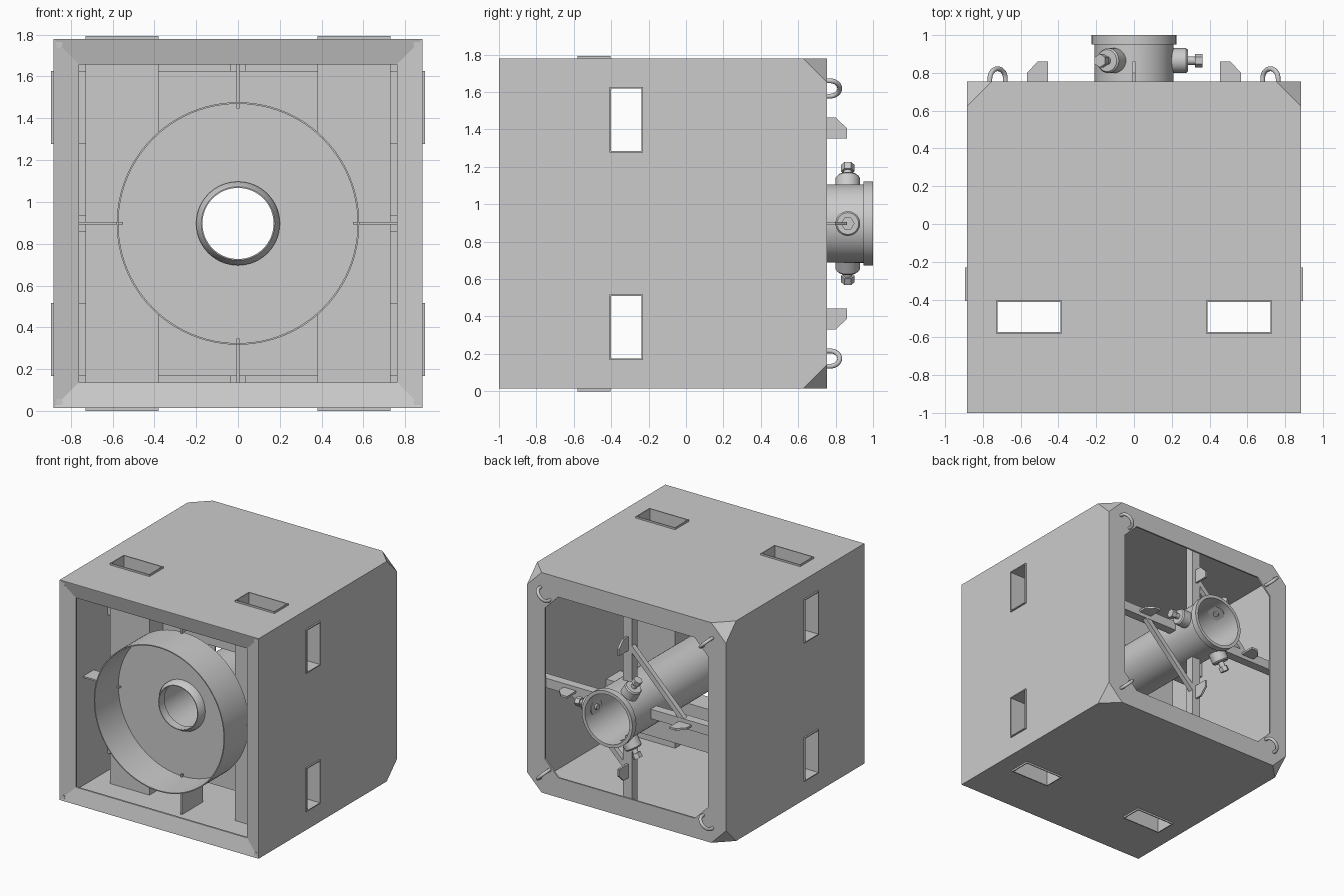
import bpy, bmesh, math
from mathutils import Vector, Matrix

if "Cube" in bpy.data.objects:
    bpy.data.objects.remove(bpy.data.objects["Cube"])

C = 0.897            # height of the centre axis
H = 0.883            # half width of the housing
MID = Matrix.Translation((0, 0, C))
R2 = math.sqrt(2)


def finish(name, bm, matrix=MID, smooth=False):
    bmesh.ops.remove_doubles(bm, verts=bm.verts, dist=1e-5)
    bmesh.ops.recalc_face_normals(bm, faces=bm.faces)
    bm.transform(matrix)
    me = bpy.data.meshes.new(name)
    bm.to_mesh(me)
    bm.free()
    ob = bpy.data.objects.new(name, me)
    bpy.context.collection.objects.link(ob)
    bpy.context.view_layer.objects.active = ob
    if smooth:
        bpy.ops.object.select_all(action='DESELECT')
        ob.select_set(True)
        bpy.ops.object.shade_smooth_by_angle(angle=math.radians(35))
    return ob


def revolve_bm(profile, n, phase=0.0, closed=False):
    """Spin (radius, y) points round the y axis; n=4 gives square sections."""
    bm = bmesh.new()
    rows = [[bm.verts.new((r * math.cos(phase + k * math.tau / n), y,
                           r * math.sin(phase + k * math.tau / n)))
             for k in range(n)] for r, y in profile]
    pairs = list(zip(rows, rows[1:]))
    if closed:
        pairs.append((rows[-1], rows[0]))
    for a, b in pairs:
        for k in range(n):
            j = (k + 1) % n
            bm.faces.new((a[k], a[j], b[j], b[k]))
    if not closed:
        bm.faces.new(rows[0])
        bm.faces.new(rows[-1])
    return bm


def revolve(name, profile, n=64, closed=False, matrix=MID):
    return finish(name, revolve_bm(profile, n, 0, closed), matrix, True)


def square_bm(sections):
    return revolve_bm([(h * R2, y) for h, y in sections], 4, math.pi / 4)


def prism(name, pts, a, b, matrix=MID):
    """Extrude an outline of 3D points from offset a to offset b."""
    bm = bmesh.new()
    lo = [bm.verts.new(Vector(p) + Vector(a)) for p in pts]
    hi = [bm.verts.new(Vector(p) + Vector(b)) for p in pts]
    n = len(pts)
    bm.faces.new(lo)
    bm.faces.new(hi)
    for k in range(n):
        bm.faces.new((lo[k], lo[(k + 1) % n], hi[(k + 1) % n], hi[k]))
    return finish(name, bm, matrix)


def box(name, x, y, z, matrix=MID):
    pts = [(x[0], y[0], 0), (x[1], y[0], 0), (x[1], y[1], 0), (x[0], y[1], 0)]
    return prism(name, pts, (0, 0, z[0]), (0, 0, z[1]), matrix)


def clip_corners(bm, inset):
    # slice off the four rear corners
    for sx in (-1, 1):
        for sz in (-1, 1):
            n = Vector((sx, 1, sz)).normalized()
            p = Vector((sx * (H - 0.13), 0.755, sz * H)) - n * inset
            bmesh.ops.bisect_plane(bm, geom=bm.verts[:] + bm.edges[:] + bm.faces[:],
                                   plane_co=p, plane_no=n, clear_outer=True)
            bmesh.ops.holes_fill(bm, edges=[e for e in bm.edges if e.is_boundary])
    return bm


def cut(ob, cutter):
    cutter.hide_render = True
    m = ob.modifiers.new("cut", 'BOOLEAN')
    m.operation, m.solver, m.object = 'DIFFERENCE', 'EXACT', cutter
    bpy.context.view_layer.objects.active = ob
    bpy.ops.object.modifier_apply(modifier=m.name)
    bpy.data.objects.remove(cutter)


# Housing: hollow box, sloped front rim, octagonal rear opening
housing = finish("housing", clip_corners(square_bm([(H, -1), (H, 0.755)]), 0))
cut(housing, finish("cavity", clip_corners(square_bm([(H - .012, -.955), (H - .012, .742)]), .012)))
cut(housing, finish("front_opening", square_bm([(.879, -1.02), (.879, -1), (.76, -.97), (.76, -.5)])))
o, k = 0.725, 0.605
octagon = [(o, 0, k), (k, 0, o), (-k, 0, o), (-o, 0, k), (-o, 0, -k), (-k, 0, -o), (k, 0, -o), (o, 0, -k)]
cut(housing, prism("rear_opening", octagon, (0, .6, 0), (0, .9, 0)))

# Fork pockets: two upright tubes, two sideways tubes, open right through
TURN = MID @ Matrix.Rotation(math.pi / 2, 4, 'Y')
for tag, m, ya, yb, reach in (("upright", MID, -.58, -.405, .897), ("sideways", TURN, -.408, -.23, .895)):
    for s in (-1, 1):
        x = sorted((s * .38, s * .73))
        inner = (x[0] + .008, x[1] - .008)
        cut(housing, box("pocket_hole", (x[0] + .004, x[1] - .004), (ya + .004, yb - .004), (-1, 1), m))
        tube = box(tag + "_fork_pocket", x, (ya, yb), (-reach, reach), m)
        cut(tube, box("pocket_bore", inner, (ya + .008, yb - .008), (-1, 1), m))

# Front drum with its back plate, and the hub nozzle
revolve("front_drum", [(.58, -1), (.58, -.69), (.2, -.69), (.2, -.70), (.572, -.70), (.572, -1)], 96, True)
revolve("hub_nozzle", [(.2, -.69), (.2, -.72), (.176, -.76), (.17, -.76), (.17, -.69)], 64, True)

# Central tube with rear collar
revolve("central_tube", [(.205, -.69), (.21, .95), (.224, .95), (.224, 1), (.198, 1), (.192, -.69)], 64, True)

# Cardinal parts: drum fins, rear cross bars, rear lugs
for i in range(4):
    m = MID @ Matrix.Rotation(i * math.pi / 2, 4, 'Y')
    back = -.585 if i % 2 == 0 else -.45
    fin = [(.55, -.72, 0), (.878, -.72, 0), (.878, back, 0), (.584, back, 0), (.584, -.69, 0), (.55, -.69, 0)]
    prism("drum_fin", fin, (0, 0, -.006), (0, 0, .006), m)
    box("rear_cross_bar", (.2, .875), (.67, .742), (-.038, .038), m)
    lug = [(.455, .74, 0), (.455, .86, 0), (.51, .86, 0), (.567, .8, 0), (.567, .74, 0)]
    prism("rear_lug", lug, (0, 0, -.008), (0, 0, .008), m)

# Diagonal braces between cross bars
for s in (-1, 1):
    a, b = Vector((s * .51, 0, 0)), Vector((0, 0, -s * .51))
    w = Vector((s, 0, -s)).normalized() * .02
    prism("diagonal_brace", [a - w, a + w, b + w, b - w], (0, .70, 0), (0, .74, 0))

# Three clamping bolts in bosses round the rear collar
for deg in (0, 120, 240):
    a = math.radians(deg)
    d = Vector((math.cos(a), 0, math.sin(a)))
    m = Matrix.Translation((0, .865, C)) @ Vector((0, 1, 0)).rotation_difference(d).to_matrix().to_4x4()
    revolve("bolt_boss", [(.066, .19), (.066, .275), (.058, .285), (.001, .285)], 32, matrix=m)
    revolve("bolt_shank", [(.022, .175), (.022, .33)], 24, matrix=m)
    revolve("bolt_head", [(.036, .322), (.036, .362)], 6, matrix=m)

# Corner lifting rings (rear) and corner pins (front)
for sx in (-1, 1):
    for sz in (-1, 1):
        bm = bmesh.new()
        u = Vector((sx, 0, sz)).normalized()
        side = u.cross(Vector((0, 1, 0)))
        path = [(-.058, -.02)] + [(-.058 * math.cos(t * math.pi / 16), .015 + .052 * math.sin(t * math.pi / 16))
                                  for t in range(17)] + [(.058, -.02)]
        rows = []
        for j, (pu, py) in enumerate(path):
            q, r = path[max(j - 1, 0)], path[min(j + 1, len(path) - 1)]
            t = (u * (r[0] - q[0]) + Vector((0, r[1] - q[1], 0))).normalized()
            nrm = t.cross(side)
            p = u * pu + Vector((0, py + .755, 0)) + Vector((sx * .722, 0, sz * .722))
            rows.append([bm.verts.new(p + .013 * (nrm * math.cos(g * math.tau / 12) + side * math.sin(g * math.tau / 12)))
                         for g in range(12)])
        for p, q in zip(rows, rows[1:]):
            for g in range(12):
                bm.faces.new((p[g], p[(g + 1) % 12], q[(g + 1) % 12], q[g]))
        bm.faces.new(rows[0])
        bm.faces.new(rows[-1])
        finish("lifting_ring", bm, MID, True)
        revolve("corner_pin", [(.018, -.997), (.018, -.96)], 20,
                matrix=Matrix.Translation((sx * .857, 0, C + sz * .857)))
